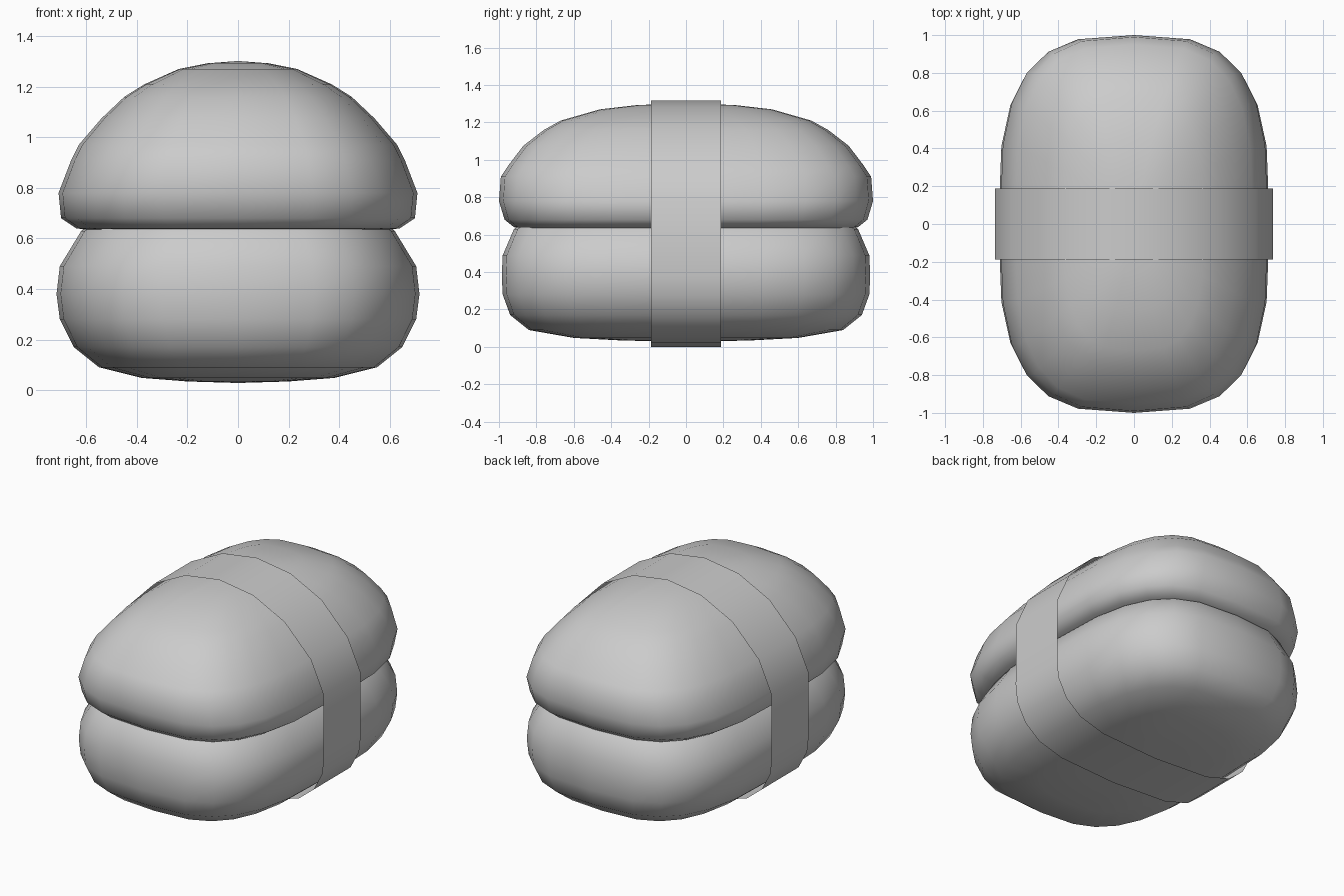
import bpy, bmesh, math

if "Cube" in bpy.data.objects:
    bpy.data.objects.remove(bpy.data.objects["Cube"])


def make_object(name, bm, angle):
    bmesh.ops.recalc_face_normals(bm, faces=bm.faces)
    mesh = bpy.data.meshes.new(name)
    bm.to_mesh(mesh)
    bm.free()
    ob = bpy.data.objects.new(name, mesh)
    bpy.context.collection.objects.link(ob)
    bpy.ops.object.select_all(action='DESELECT')
    ob.select_set(True)
    bpy.context.view_layer.objects.active = ob
    bpy.ops.object.shade_smooth_by_angle(angle=math.radians(angle))
    return ob


def spow(v, p):
    return math.copysign(abs(v) ** p, v)


def pillow(name, bottom, rings, top, n=3.1, seg=24):
    """Stack of rounded-rectangle rings (z, half x, half y), closed at two poles."""
    bm = bmesh.new()
    loops = []
    for z, a, b in rings:
        loop = []
        for i in range(seg):
            t = 2 * math.pi * i / seg
            loop.append(bm.verts.new((a * spow(math.cos(t), 2 / n),
                                      b * spow(math.sin(t), 2 / n), z)))
        loops.append(loop)
    for lo, hi in zip(loops, loops[1:]):
        for i in range(seg):
            j = (i + 1) % seg
            bm.faces.new((lo[i], lo[j], hi[j], hi[i]))
    for z, loop in ((bottom, loops[0]), (top, loops[-1])):
        pole = bm.verts.new((0, 0, z))
        for i in range(seg):
            bm.faces.new((loop[i], loop[(i + 1) % seg], pole))
    return make_object(name, bm, 80)


# Rice block with a gently bulging underside
pillow("rice_block", 0.028, [
    (0.034, 0.20, 0.34), (0.048, 0.38, 0.60), (0.09, 0.55, 0.84),
    (0.17, 0.65, 0.94), (0.28, 0.705, 0.98), (0.38, 0.718, 0.985),
    (0.49, 0.705, 0.98), (0.63, 0.62, 0.92), (0.71, 0.50, 0.80)], 0.75)

# Domed topping overhanging the rice
pillow("topping", 0.65, [
    (0.628, 0.56, 0.86), (0.64, 0.64, 0.92), (0.68, 0.70, 0.97),
    (0.78, 0.71, 1.0), (0.91, 0.66, 0.99), (0.97, 0.63, 0.95),
    (1.075, 0.54, 0.87), (1.16, 0.45, 0.76), (1.21, 0.37, 0.67),
    (1.27, 0.235, 0.46), (1.293, 0.12, 0.26)], 1.302)

# Thin open strip wrapped around both parts
half = [(0.24, 1.28), (0.46, 1.17), (0.645, 0.98), (0.735, 0.78),
        (0.737, 0.38), (0.725, 0.27), (0.665, 0.155), (0.56, 0.07), (0.39, 0.02)]
profile = [(0, 1.316)] + half + [(0, 0)] + [(-x, z) for x, z in reversed(half)]
bm = bmesh.new()
front = [bm.verts.new((x, -0.187, z)) for x, z in profile]
back = [bm.verts.new((x, 0.187, z)) for x, z in profile]
for i in range(len(profile)):
    j = (i + 1) % len(profile)
    bm.faces.new((front[i], front[j], back[j], back[i]))
make_object("wrap_band", bm, 60)
